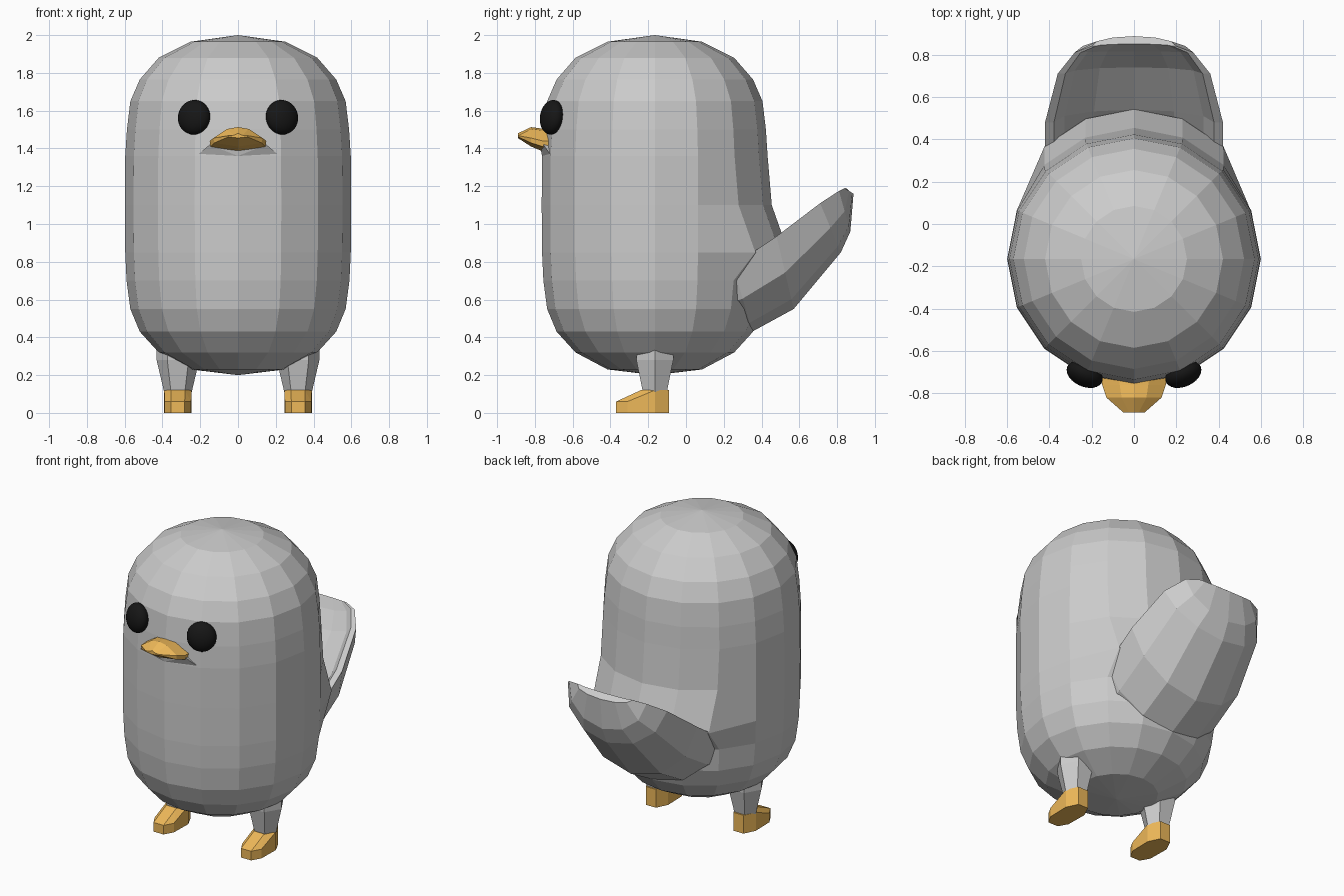
import bpy, bmesh, math
from mathutils import Vector, Matrix

if "Cube" in bpy.data.objects:
    bpy.data.objects.remove(bpy.data.objects["Cube"])


def material(name, rgb):
    m = bpy.data.materials.new(name)
    m.diffuse_color = (*rgb, 1)
    m.use_nodes = True
    m.node_tree.nodes["Principled BSDF"].inputs["Base Color"].default_value = m.diffuse_color
    return m


ORANGE = material("orange", (0.85, 0.48, 0.1))
BLACK = material("black", (0.008, 0.008, 0.008))


def finish(bm, name, mat=None):
    bmesh.ops.recalc_face_normals(bm, faces=bm.faces)
    me = bpy.data.meshes.new(name)
    bm.to_mesh(me)
    bm.free()
    ob = bpy.data.objects.new(name, me)
    bpy.context.collection.objects.link(ob)
    if mat:
        me.materials.append(mat)
    return ob


def loft(name, rings, mat=None):
    bm = bmesh.new()
    vs = [[bm.verts.new(p) for p in ring] for ring in rings]
    n = len(vs[0])
    for a, b in zip(vs, vs[1:]):
        for i in range(n):
            j = (i + 1) % n
            bm.faces.new((a[i], a[j], b[j], b[i]))
    bm.faces.new(vs[0])
    bm.faces.new(vs[-1])
    bmesh.ops.remove_doubles(bm, verts=bm.verts, dist=0.0005)
    return finish(bm, name, mat)


def hull(name, pts, mat=None):
    bm = bmesh.new()
    for p in pts:
        bm.verts.new(p)
    res = bmesh.ops.convex_hull(bm, input=bm.verts)
    bmesh.ops.delete(bm, geom=[v for v in bm.verts if not v.link_faces], context='VERTS')
    bmesh.ops.dissolve_limit(bm, angle_limit=0.01, verts=bm.verts, edges=bm.edges)
    return finish(bm, name, mat)


def ring(cx, cy, z, rx, ry, n):
    return [Vector((cx + rx * math.cos(2 * math.pi * i / n),
                    cy + ry * math.sin(2 * math.pi * i / n), z)) for i in range(n)]


CY = -0.165

# Body: 16-sided capsule, back flared where the tail joins
profile = [(0.2, 0.001), (0.23, 0.25), (0.32, 0.42), (0.43, 0.52), (0.55, 0.57),
           (0.7, 0.59), (0.85, 0.597), (1.1, 0.599), (1.36, 0.597), (1.5, 0.588),
           (1.65, 0.57), (1.765, 0.52), (1.88, 0.42), (1.965, 0.25), (2.0, 0.001)]
flare = {0.85: 0.11, 1.1: 0.02}
rings = []
for z, r in profile:
    pts = ring(0, CY, z, r, r, 16)
    for i in (2, 3, 4, 5, 6):
        pts[i].y += flare.get(z, 0)
    rings.append(pts)
loft("body", rings)

# Tail: scooped loft; each section is underside (y, z), rim (y, z), inside (y, z), half width
sections = [((0.12, 0.42), (0.10, 0.66), (0.10, 0.62), 0.40),
            ((0.35, 0.43), (0.25, 0.78), (0.40, 0.70), 0.42),
            ((0.57, 0.55), (0.48, 0.935), (0.54, 0.85), 0.42),
            ((0.82, 0.85), (0.71, 1.11), (0.74, 1.02), 0.36),
            ((0.87, 0.96), (0.81, 1.175), (0.815, 1.12), 0.28),
            ((0.887, 1.16), (0.84, 1.19), (0.85, 1.188), 0.20)]
rings = []
for under, rim, inner, w in sections:
    pts = []
    for side, sx, k in ((under, 1, 1), (inner, -1, 0.9)):
        for i in range(7):
            t = math.pi * i / 6
            p = Vector(rim).lerp(Vector(side), math.sin(t))
            pts.append(Vector((-sx * k * w * math.cos(t), p.x, p.y)))
    rings.append(pts)
loft("tail", rings)

# Beak: six-sided loft (y, half width, top z, side z, bottom z)
rings = []
for y, w, top, mid, bot in ((-0.70, 0.15, 1.50, 1.44, 1.385), (-0.76, 0.15, 1.505, 1.44, 1.385),
                            (-0.82, 0.13, 1.513, 1.455, 1.41), (-0.89, 0.05, 1.48, 1.468, 1.455)):
    rings.append([(-w, y, mid), (-w * 0.45, y, top - 0.01), (0, y, top), (w * 0.45, y, top - 0.01),
                  (w, y, mid), (w * 0.97, y, mid - 0.25 * (top - bot)), (0, y, bot),
                  (-w * 0.97, y, mid - 0.25 * (top - bot))])
loft("beak", rings, ORANGE)

# Chin: small wedge under the beak
hull("chin", [(-0.22, -0.712, 1.36), (0.22, -0.712, 1.36), (0, -0.762, 1.36), (0, -0.768, 1.39),
              (-0.15, -0.755, 1.42), (0.15, -0.755, 1.42), (-0.1, -0.65, 1.42), (0.1, -0.65, 1.42)])

for s, side in ((-1, "left"), (1, "right")):
    # Eye: flattened sphere turned along the body surface
    bm = bmesh.new()
    turn = Matrix.Rotation(s * math.radians(24), 4, 'Z') @ Matrix.Rotation(math.radians(-8), 4, 'X')
    bmesh.ops.create_uvsphere(bm, u_segments=24, v_segments=16, radius=1,
                              matrix=Matrix.Translation((s * 0.233, -0.71, 1.565)) @ turn
                              @ Matrix.Diagonal((0.09, 0.057, 0.092, 1)))
    for f in bm.faces:
        f.smooth = True
    finish(bm, side + "_eye", BLACK)

    # Leg: six-sided taper
    x = s * 0.318
    loft(side + "_leg", [ring(x, CY, z, r, r, 6)
                         for z, r in ((0.11, 0.073), (0.28, 0.113), (0.4, 0.113))])

    # Foot: six-sided heel block with a sloping toe
    pts = ring(x, CY, 0, 0.073, 0.075 / 0.866, 6) + ring(x, CY, 0.12, 0.073, 0.075 / 0.866, 6)
    for dx, y in ((0.036, -0.37), (0.07, -0.31)):
        for d in (-dx, dx):
            pts += [(x + d, y, 0), (x + d, y, 0.06)]
    hull(side + "_foot", pts, ORANGE)
